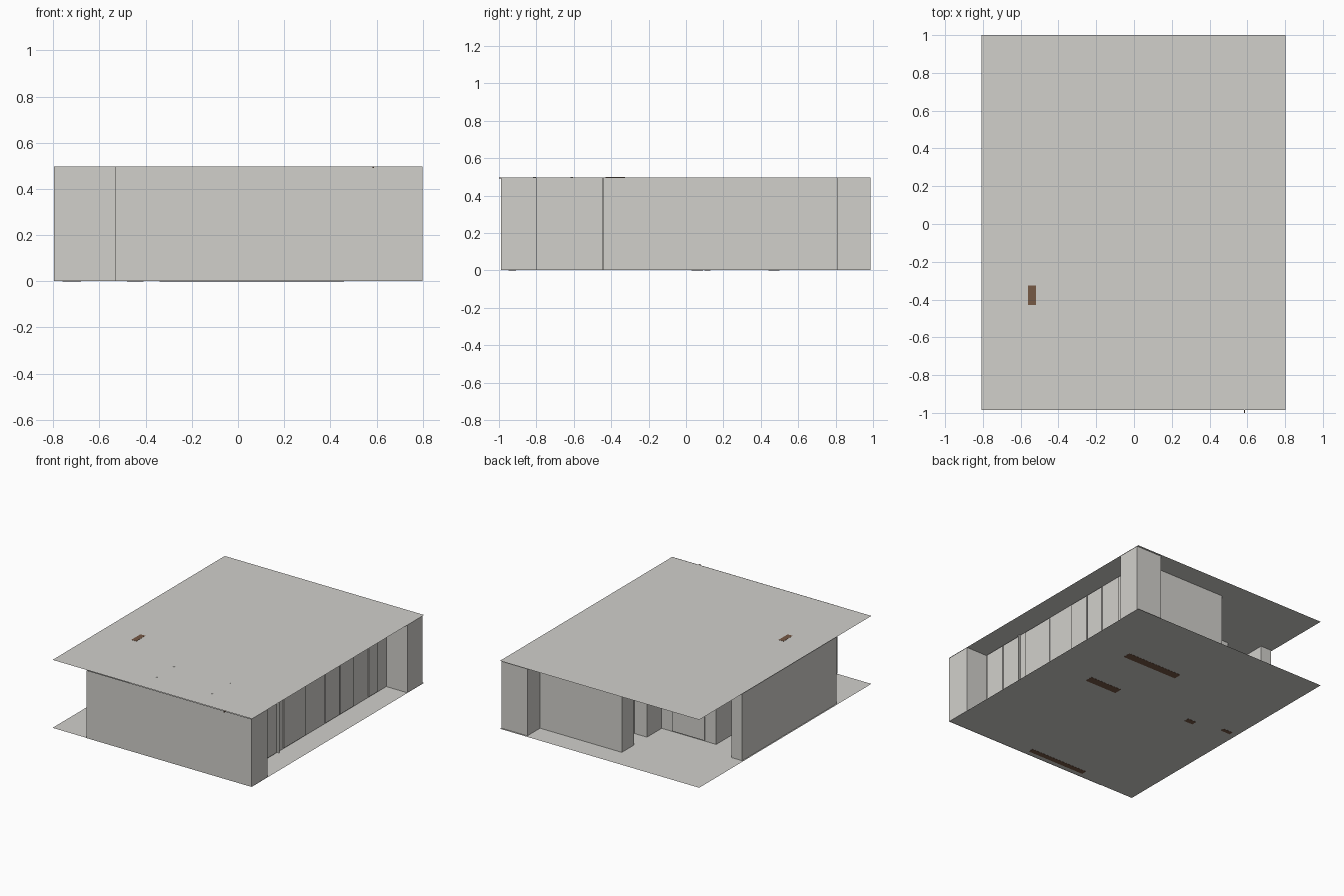
import bpy, bmesh
from mathutils import Matrix, Vector

cube = bpy.data.objects.get("Cube")
if cube:
    bpy.data.objects.remove(cube, do_unlink=True)

TOP = 0.497


def material(name, rgb):
    m = bpy.data.materials.new(name)
    m.use_nodes = True
    m.diffuse_color = (*rgb, 1)
    m.node_tree.nodes["Principled BSDF"].inputs["Base Color"].default_value = (*rgb, 1)
    return m


plaster = material("warm grey plaster", (0.64, 0.63, 0.60))
wood = material("brown wood", (0.18, 0.10, 0.06))


def finish(name, bm, mat):
    mesh = bpy.data.meshes.new(name)
    bm.to_mesh(mesh)
    bm.free()
    mesh.materials.append(mat)
    obj = bpy.data.objects.new(name, mesh)
    bpy.context.collection.objects.link(obj)
    return obj


def box(name, x, y, z, mat=plaster):
    """Box spanning the given (low, high) ranges."""
    bm = bmesh.new()
    size = [r[1] - r[0] for r in (x, y, z)]
    mid = [sum(r) / 2 for r in (x, y, z)]
    bmesh.ops.create_cube(bm, size=1, matrix=Matrix.Translation(mid) @ Matrix.Diagonal((*size, 1)))
    return finish(name, bm, mat)


def slab(name, z, up):
    """Sheet covering the whole plan."""
    bm = bmesh.new()
    corners = [(-0.807, -0.985), (0.802, -0.985), (0.802, 1.0), (-0.807, 1.0)]
    face = bm.faces.new([bm.verts.new((x, y, z)) for x, y in corners])
    if not up:
        face.normal_flip()
    return finish(name, bm, plaster)


def wall_ring(name, path):
    """Upright walls following a closed plan outline."""
    bm = bmesh.new()
    low = [bm.verts.new((x, y, 0.001)) for x, y in path]
    high = [bm.verts.new((x, y, TOP - 0.001)) for x, y in path]
    for i in range(len(path)):
        j = (i + 1) % len(path)
        bm.faces.new((low[i], low[j], high[j], high[i]))
    return finish(name, bm, plaster)


# Floor and ceiling sheets
slab("floor", 0.001, False)
slab("ceiling", TOP, True)

# Stepped walls, anticlockwise from the front entrance corner
wall_ring("walls", [
    (-0.53, -0.988), (0.8, -0.988), (0.8, -0.8), (0.63, -0.8),
    (0.63, 0.81), (0.8, 0.81), (0.8, 0.986), (0.59, 0.986),
    (0.59, 0.84), (-0.07, 0.84), (-0.07, 0.70), (0.03, 0.70),
    (0.03, 0.55), (-0.07, 0.55), (-0.07, 0.38), (-0.51, 0.38),
    (-0.51, 0.10), (-0.71, 0.10), (-0.71, 0.49), (-0.797, 0.49),
    (-0.797, -0.6), (-0.53, -0.6)])

# Tall panels along the recessed side
for i, (a, b) in enumerate([(-0.78, -0.62), (-0.61, -0.46), (-0.38, -0.13),
                            (0.10, 0.26), (0.27, 0.42), (0.60, 0.70)]):
    box(f"side_panel_{i + 1}", (0.628, 0.638), (a, b), (0.008, TOP - 0.008))
box("side_pilaster", (0.62, 0.645), (-0.45, -0.44), (0.001, TOP - 0.001))

# Door panel in the rear recess
box("rear_door", (-0.42, -0.16), (0.379, 0.388), (0.008, TOP - 0.008))

# Wood showing through the ceiling and the underside
box("cabinet_top", (-0.56, -0.52), (-0.43, -0.325), (TOP - 0.008, TOP + 0.001), wood)
for name, x, y in [("rear_cabinet_base", (0.01, 0.46), (0.44, 0.50)),
                   ("middle_cabinet_base", (0.19, 0.45), (0.03, 0.09)),
                   ("front_cabinet_base", (-0.34, 0.13), (-0.95, -0.91)),
                   ("doorway_base", (-0.48, -0.41), (0.04, 0.08)),
                   ("entry_base", (-0.76, -0.68), (0.10, 0.13))]:
    box(name, x, y, (0, 0.006), wood)

# Ceiling fittings in a rectangle
for x in (-0.09, 0.36):
    for y in (-0.81, -0.61):
        bm = bmesh.new()
        bmesh.ops.create_cone(bm, cap_ends=True, segments=12, radius1=0.007, radius2=0.007,
                              depth=0.02, matrix=Matrix.Translation((x, y, TOP - 0.009)))
        finish("ceiling_fitting", bm, plaster)

# Small bracket at the front eave
box("eave_bracket", (0.582, 0.588), (-1.0, -0.98), (TOP - 0.006, TOP), wood)
